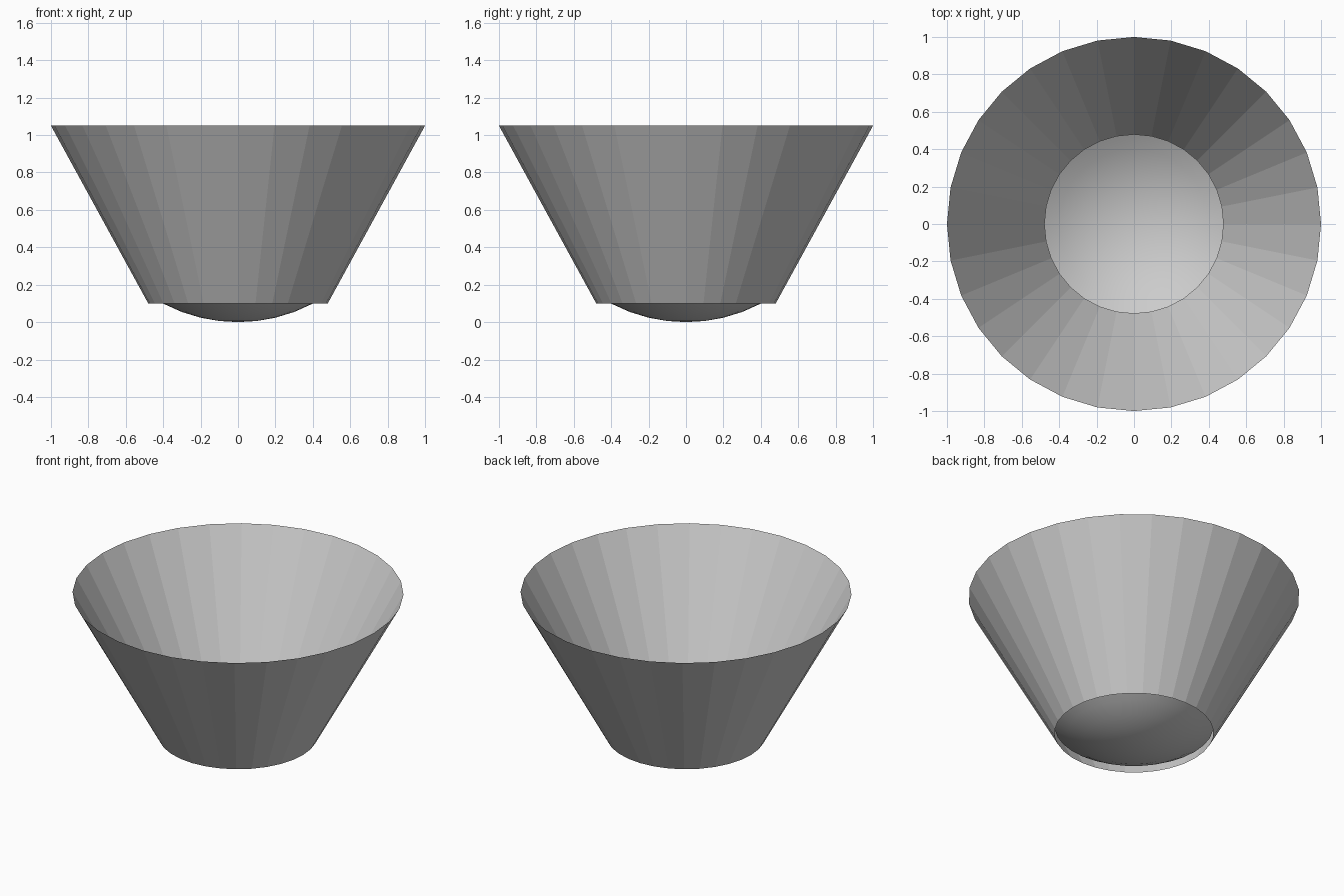
import bpy, bmesh, math

if "Cube" in bpy.data.objects:
    bpy.data.objects.remove(bpy.data.objects["Cube"])

SIDES = 32


def revolve(name, profile, smooth):
    """Spin an open (radius, z) profile around the z axis as a single-skin surface."""
    bm = bmesh.new()
    rings = []
    for r, z in profile:
        if r == 0:
            rings.append([bm.verts.new((0, 0, z))] * SIDES)
        else:
            rings.append([bm.verts.new((r * math.cos(2 * math.pi * i / SIDES),
                                        r * math.sin(2 * math.pi * i / SIDES), z))
                          for i in range(SIDES)])
    for low, high in zip(rings, rings[1:]):
        for i in range(SIDES):
            j = (i + 1) % SIDES
            corners = [low[i], low[j], high[j], high[i]]
            face = bm.faces.new(list(dict.fromkeys(corners)))
            face.smooth = smooth
    mesh = bpy.data.meshes.new(name)
    bm.to_mesh(mesh)
    bm.free()
    obj = bpy.data.objects.new(name, mesh)
    bpy.context.collection.objects.link(obj)
    return obj


# Flared faceted wall, open at both ends
revolve("flared_wall", [(0.48, 0.10), (1.0, 1.05)], False)

# Shallow spherical dish closing the bottom, bulging below the wall
R = 0.86
radii = [0, 0.1, 0.2, 0.3, 0.4, 0.48]
revolve("bottom_dish", [(r, R - math.sqrt(R * R - r * r)) for r in radii], True)
